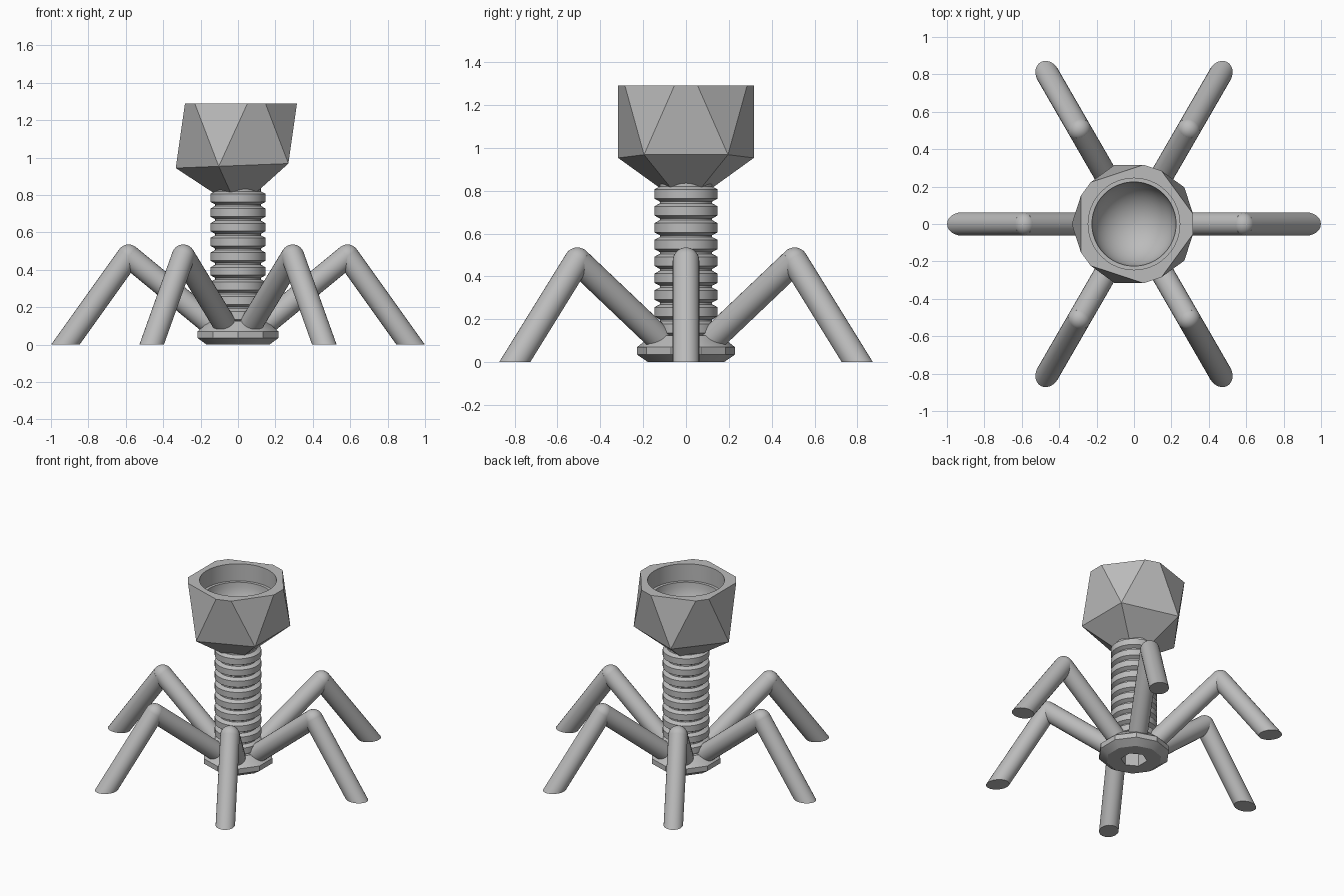
import bpy
import bmesh
from math import cos, sin, pi, radians
from mathutils import Vector, Matrix

cube = bpy.data.objects.get("Cube")
if cube:
    bpy.data.objects.remove(cube, do_unlink=True)

# Single material
grey = bpy.data.materials.new("plain grey")
grey.use_nodes = True
colour = (0.5, 0.5, 0.5, 1)
grey.diffuse_color = colour
grey.node_tree.nodes["Principled BSDF"].inputs["Base Color"].default_value = colour


def finish(name, bm):
    """Turn a bmesh into a named, shaded object."""
    bmesh.ops.recalc_face_normals(bm, faces=bm.faces)
    mesh = bpy.data.meshes.new(name)
    bm.to_mesh(mesh)
    bm.free()
    mesh.materials.append(grey)
    obj = bpy.data.objects.new(name, mesh)
    bpy.context.collection.objects.link(obj)
    shade(obj)
    return obj


def shade(obj):
    bpy.ops.object.select_all(action='DESELECT')
    obj.select_set(True)
    bpy.context.view_layer.objects.active = obj
    bpy.ops.object.shade_smooth_by_angle(angle=radians(25))


def lathe(name, profile, sides, start=0.0):
    """Closed solid of revolution from (radius, height) points, bottom to top."""
    bm = bmesh.new()
    rings = []
    for r, z in profile:
        angles = [start + 2 * pi * i / sides for i in range(sides)]
        rings.append([bm.verts.new((r * cos(a), r * sin(a), z)) for a in angles])
    for low, high in zip(rings, rings[1:]):
        for i in range(sides):
            j = (i + 1) % sides
            bm.faces.new((low[i], low[j], high[j], high[i]))
    bm.faces.new(rings[0][::-1])
    bm.faces.new(rings[-1])
    return finish(name, bm)


def slice_at(bm, z, keep_above):
    """Cut flat at a height and close the opening."""
    cut = bmesh.ops.bisect_plane(
        bm, geom=bm.verts[:] + bm.edges[:] + bm.faces[:], plane_co=(0, 0, z),
        plane_no=(0, 0, 1), clear_inner=keep_above, clear_outer=not keep_above)
    edges = [e for e in cut["geom_cut"] if isinstance(e, bmesh.types.BMEdge)]
    bmesh.ops.holes_fill(bm, edges=edges, sides=0)


def subtract(obj, cutter):
    mod = obj.modifiers.new("cut", 'BOOLEAN')
    mod.operation = 'DIFFERENCE'
    mod.solver = 'EXACT'
    mod.object = cutter
    bpy.ops.object.select_all(action='DESELECT')
    obj.select_set(True)
    bpy.context.view_layer.objects.active = obj
    bpy.ops.object.modifier_apply(modifier=mod.name)
    shade(obj)


# Faceted head: a stretched, slightly tilted icosahedron with its top sliced off
bm = bmesh.new()
bm.verts.new((0, 0, 0.725))
bm.verts.new((0, 0, 1.64))
for height, turn in ((0.957, pi / 5), (1.4, 0)):
    for i in range(5):
        a = turn + 2 * pi * i / 5
        x, y = 0.333 * cos(a), 0.333 * sin(a)
        bm.verts.new((x, y, height + 0.04 * x))
bmesh.ops.convex_hull(bm, input=bm.verts[:])
slice_at(bm, 1.29, False)
head = finish("head", bm)

# Round-bottomed cavity with a ledge
rim, ledge = 0.225, 1.17
bowl = [(rim * sin(t), ledge - rim * cos(t))
        for t in [radians(2 + 8 * i) for i in range(11)]]
bowl += [(rim, ledge), (0.245, ledge), (0.245, 1.4)]
cavity_cutter = lathe("cavity_cutter", bowl, 48)
subtract(head, cavity_cutter)

# Ribbed shaft
ribs = []
for i in range(9):
    groove = 0.117 + 0.0785 * i
    ribs += [(0.122, groove + 0.004), (0.148, groove + 0.018),
             (0.148, groove + 0.0605), (0.122, groove + 0.0745)]
ribs.append((0.122, 0.85))
shaft = lathe("ribbed_shaft", [(0.122, 0.06)] + ribs, 32)

# Ten-sided base plate
base = lathe("base_plate", [(0.177, 0), (0.228, 0.035), (0.228, 0.07),
                            (0.16, 0.125)], 10, pi / 2)

# Hexagonal bore underneath
bore_cutter = lathe("bore_cutter", [(0.085, -0.1), (0.085, 0.5)], 6, pi / 2)
subtract(base, bore_cutter)
subtract(shaft, bore_cutter)

for cutter in (cavity_cutter, bore_cutter):
    bpy.data.objects.remove(cutter, do_unlink=True)

# Six bent legs, cut flat at the ground
LEG = 0.062


def tube(bm, a, b):
    axis = b - a
    spin = axis.to_track_quat('Z', 'Y').to_matrix().to_4x4()
    bmesh.ops.create_cone(bm, cap_ends=True, segments=24, radius1=LEG, radius2=LEG,
                          depth=axis.length,
                          matrix=Matrix.Translation((a + b) / 2) @ spin)


hip = Vector((0.15, 0, 0.115))
knee = Vector((0.585, 0, 0.473))
foot = Vector((0.923, 0, 0))
for n in range(6):
    bm = bmesh.new()
    tube(bm, hip, knee)
    tube(bm, knee, knee + (foot - knee) * 1.25)
    for joint in (hip, knee):
        bmesh.ops.create_uvsphere(bm, u_segments=24, v_segments=16, radius=LEG,
                                  matrix=Matrix.Translation(joint))
    slice_at(bm, 0, True)
    bmesh.ops.rotate(bm, verts=bm.verts, matrix=Matrix.Rotation(n * pi / 3, 3, 'Z'))
    finish(f"leg_{n + 1}", bm)
